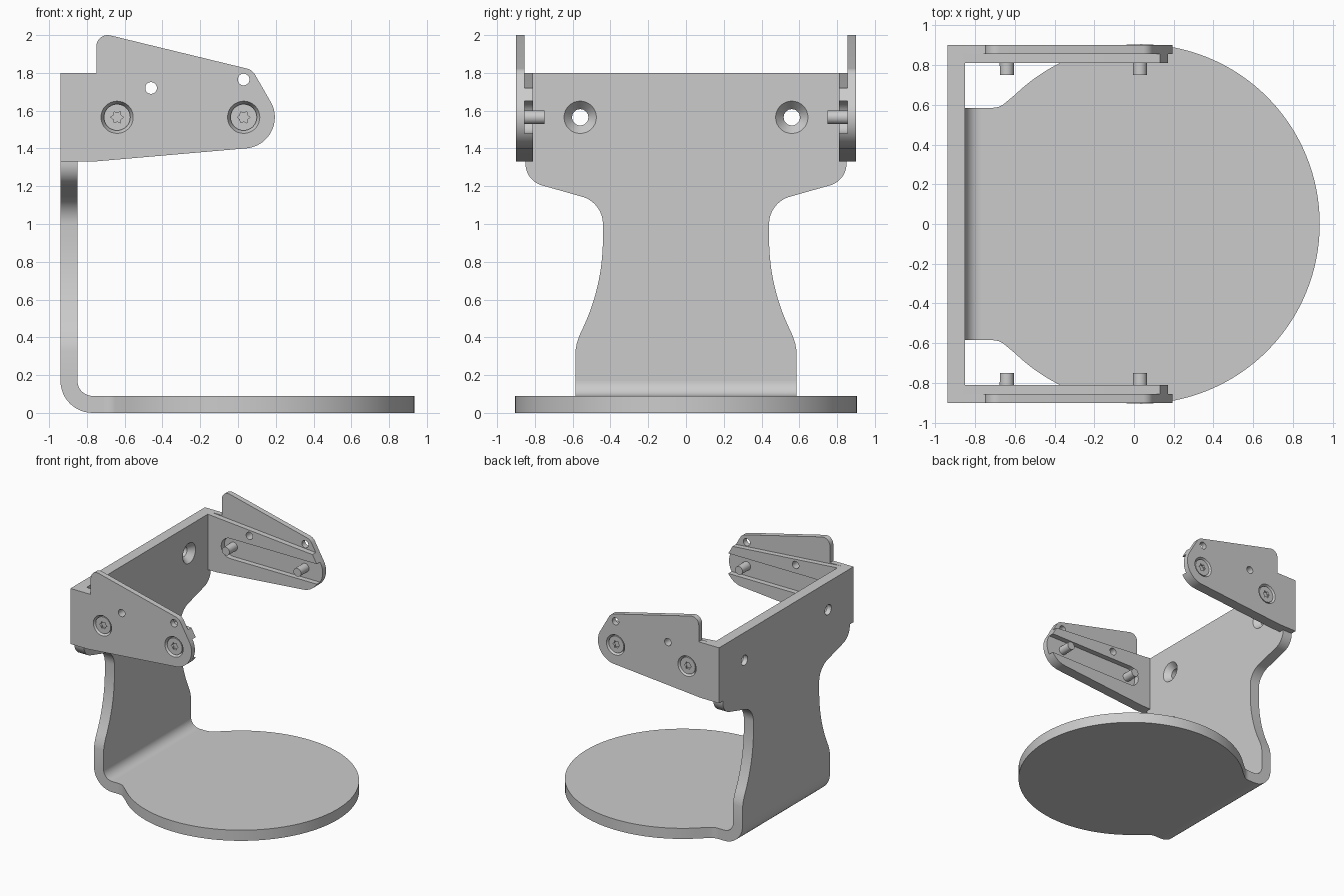
import bpy, bmesh
from math import sin, cos, radians, pi
from mathutils import Matrix, Vector

cube = bpy.data.objects.get("Cube")
if cube:
    bpy.data.objects.remove(cube, do_unlink=True)

# One flat colour
metal = bpy.data.materials.new("grey metal")
metal.use_nodes = True
metal.diffuse_color = (0.6, 0.6, 0.6, 1)
metal.node_tree.nodes["Principled BSDF"].inputs["Base Color"].default_value = (0.6, 0.6, 0.6, 1)


def to_object(name, bm):
    bmesh.ops.recalc_face_normals(bm, faces=bm.faces)
    mesh = bpy.data.meshes.new(name)
    bm.to_mesh(mesh)
    bm.free()
    mesh.materials.append(metal)
    obj = bpy.data.objects.new(name, mesh)
    bpy.context.collection.objects.link(obj)
    return obj


def prism(name, outline, axis, start, end):
    """Extrude a 2D outline along the x, y or z axis."""
    place = {"x": lambda u, v: (start, u, v),
             "y": lambda u, v: (u, start, v),
             "z": lambda u, v: (u, v, start)}[axis]
    bm = bmesh.new()
    face = bm.faces.new([bm.verts.new(place(u, v)) for u, v in outline])
    new = bmesh.ops.extrude_face_region(bm, geom=[face])["geom"]
    step = Vector([end - start if a == axis else 0 for a in "xyz"])
    bmesh.ops.translate(bm, vec=step, verts=[g for g in new if isinstance(g, bmesh.types.BMVert)])
    return to_object(name, bm)


def cone(name, start, end, r1, r2):
    """Round solid between two points."""
    start, end = Vector(start), Vector(end)
    line = end - start
    turn = line.to_track_quat("Z", "Y").to_matrix().to_4x4()
    bm = bmesh.new()
    bmesh.ops.create_cone(bm, cap_ends=True, segments=32, radius1=r1, radius2=r2, depth=line.length,
                          matrix=Matrix.Translation((start + end) / 2) @ turn)
    return to_object(name, bm)


def arc(cu, cv, r, a0, a1, n=12):
    angles = [radians(a0 + (a1 - a0) * i / n) for i in range(n + 1)]
    return [(cu + r * cos(a), cv + r * sin(a)) for a in angles]


def cut(obj, cutters):
    for cutter in cutters:
        mod = obj.modifiers.new("cut", "BOOLEAN")
        mod.operation, mod.solver, mod.object = "DIFFERENCE", "EXACT", cutter
    bpy.context.view_layer.update()
    shaped = bpy.data.meshes.new_from_object(obj.evaluated_get(bpy.context.evaluated_depsgraph_get()))
    obj.modifiers.clear()
    obj.data = shaped
    for cutter in cutters:
        bpy.data.objects.remove(cutter, do_unlink=True)


def smooth(obj):
    bpy.ops.object.select_all(action="DESELECT")
    obj.select_set(True)
    bpy.context.view_layer.objects.active = obj
    bpy.ops.object.shade_smooth_by_angle(angle=radians(25))


def mirrored(half):
    """Close an outline by mirroring its first coordinate."""
    return half + [(-u, v) for u, v in reversed(half)]


parts = []
T = 0.09           # sheet thickness
BACK = -0.94       # rear face
SCREW_Z = 1.565

# Round base with a neck leading to the bend
half_base = [(0.585, -0.77), (0.585, -0.71)] + arc(0.675, -0.71, 0.09, 180, 135, 6)
half_base += [(0.905 * sin(a), 0.03 - 0.905 * cos(a))
              for a in [radians(46 + 134 * i / 48) for i in range(48)]]
base = half_base + [(0, 0.935)] + [(-u, v) for u, v in reversed(half_base)]
parts.append(prism("base_plate", [(x, y) for y, x in base], "z", 0, T))

# Bend between base and upright
bend = arc(-0.77, 0.17, 0.17, 180, 270) + arc(-0.77, 0.17, 0.08, 270, 180)
parts.append(prism("bend", bend, "y", -0.585, 0.585))

# Waisted upright
half_back = [(0.585, 0.17), (0.585, 0.33), (0.578, 0.37)]
half_back += arc(1.54, 0.92, 1.10, 207, 180, 16)
half_back += arc(0.59, 1.0, 0.15, 180, 104)
half_back += arc(0.73, 1.32, 0.12, -76, 0)
half_back += [(0.85, 1.33), (0.81, 1.33), (0.81, 1.8)]
upright = prism("upright", mirrored(half_back), "x", BACK, BACK + T)
holes = []
for y in (-0.56, 0.56):
    holes.append(cone("hole_cutter", (-1, y, SCREW_Z), (-0.8, y, SCREW_Z), 0.043, 0.043))
    holes.append(cone("sink_cutter", (-0.9, y, SCREW_Z), (-0.845, y, SCREW_Z), 0.043, 0.09))
cut(upright, holes)
parts.append(upright)

# Side arms
arm_outline = [(BACK, 1.33), (-0.77, 1.33)]
arm_outline += arc(0.03, SCREW_Z, 0.165, -85, 25, 20)
arm_outline += arc(0.03, 1.755, 0.07, 28, 76, 8)
arm_outline += arc(-0.69, 1.94, 0.06, 76, 180, 10)
arm_outline += [(-0.75, 1.8), (BACK, 1.8)]
slot = [(0.3, 1.48), (0.3, 1.65)] + arc(-0.64, SCREW_Z, 0.085, 90, 270, 16)
upper_step = [(-0.85, 1.8), (0.3, 1.706), (0.3, 2.1), (-0.85, 2.1)]
star = [((0.034 if i % 2 else 0.022) * sin(i * pi / 6),
         (0.034 if i % 2 else 0.022) * cos(i * pi / 6)) for i in range(12)]

for side, s in (("right", -1), ("left", 1)):
    arm = prism(side + "_arm", arm_outline, "y", s * 0.81, s * 0.9)
    cutters = [prism("slot_cutter", slot, "y", s * 0.75, s * 0.855),
               prism("step_cutter", upper_step, "y", s * 0.75, s * 0.855)]
    for x, z in ((-0.46, 1.72), (0.03, 1.765)):
        cutters.append(cone("pin_cutter", (x, s * 0.7, z), (x, s, z), 0.031, 0.031))
    for x in (-0.64, 0.03):
        cutters.append(cone("recess_cutter", (x, s * 0.87, SCREW_Z), (x, s * 0.905, SCREW_Z), 0.07, 0.088))
    cut(arm, cutters)
    parts.append(arm)

    # Screws with star sockets
    for place, x in (("rear", -0.64), ("front", 0.03)):
        head = cone(f"{side}_{place}_screw_head", (x, s * 0.865, SCREW_Z), (x, s * 0.89, SCREW_Z), 0.07, 0.07)
        socket = [(x + u, SCREW_Z + v) for u, v in star]
        cut(head, [prism("socket_cutter", socket, "y", s * 0.873, s * 0.95)])
        shaft = cone(f"{side}_{place}_screw_shaft", (x, s * 0.868, SCREW_Z), (x, s * 0.75, SCREW_Z), 0.037, 0.035)
        parts += [head, shaft]

for part in parts:
    smooth(part)
